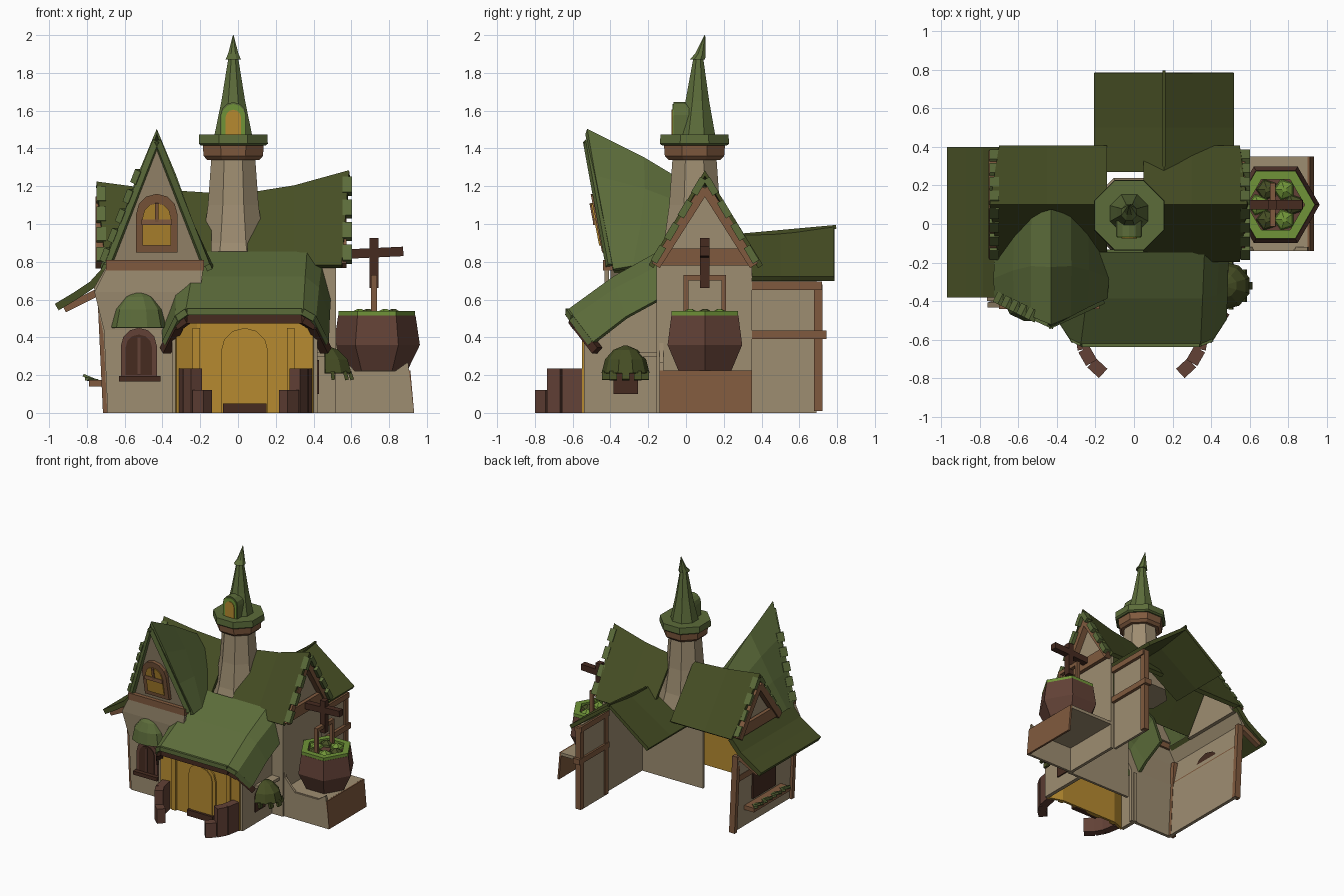
import bpy, bmesh, math
from mathutils import Vector as V

if "Cube" in bpy.data.objects:
    bpy.data.objects.remove(bpy.data.objects["Cube"])

def material(name, rgb):
    m = bpy.data.materials.new(name)
    lin = [((c / 255 + .055) / 1.055) ** 2.4 for c in rgb]
    m.diffuse_color = (*lin, 1)
    m.use_nodes = True
    m.node_tree.nodes["Principled BSDF"].inputs["Base Color"].default_value = m.diffuse_color
    return m

STONE = material("tan_stone", (158, 141, 113))
ROOF = material("moss_green_roof", (92, 108, 58))
OLIVE = material("dark_olive_roof", (70, 78, 36))
WOOD = material("warm_wood", (128, 90, 62))
DARK = material("dark_wood", (70, 43, 32))
CLAY = material("red_brown_clay", (98, 65, 54))
AMBER = material("amber_light", (182, 138, 48))
LIME = material("bright_green", (112, 148, 56))

def make(name, verts, faces, mat, solid=0):
    me = bpy.data.meshes.new(name)
    bm = bmesh.new()
    vs = [bm.verts.new(v) for v in verts]
    for f in faces:
        bm.faces.new([vs[i] for i in f])
    bmesh.ops.recalc_face_normals(bm, faces=bm.faces[:])
    bm.to_mesh(me)
    bm.free()
    me.materials.append(mat)
    ob = bpy.data.objects.new(name, me)
    bpy.context.collection.objects.link(ob)
    if solid:
        s = ob.modifiers.new("thickness", 'SOLIDIFY')
        s.thickness, s.offset = solid, 0
    return ob

def prism(name, pts, d, mat):
    n = len(pts)
    verts = [V(p) for p in pts] + [V(p) + V(d) for p in pts]
    faces = [range(n), range(n, 2 * n)] + [(i, (i + 1) % n, (i + 1) % n + n, i + n) for i in range(n)]
    return make(name, verts, faces, mat)

def box(name, x0, x1, y0, y1, z0, z1, mat):
    return prism(name, [(x0, y0, z0), (x1, y0, z0), (x1, y1, z0), (x0, y1, z0)], (0, 0, z1 - z0), mat)

def bar(name, p, q, w, h, mat):
    p, q = V(p), V(q)
    d = (q - p).normalized()
    s = d.cross(V((0, 0, 1)))
    s = s.normalized() if s.length > .01 else V((1, 0, 0))
    u = s.cross(d).normalized()
    c = [p + s * a * w / 2 + u * b * h / 2 for a, b in ((-1, -1), (1, -1), (1, 1), (-1, 1))]
    return prism(name, c, q - p, mat)

def sheet(name, rows, mat, t=.03):
    m = len(rows[0])
    faces = [(r * m + i, r * m + i + 1, (r + 1) * m + i + 1, (r + 1) * m + i)
             for r in range(len(rows) - 1) for i in range(m - 1)]
    return make(name, [p for r in rows for p in r], faces, mat, t)

def lathe(name, rings, mat, n=8, phase=.5):
    # rings: (x, y, z, radius), capped both ends
    verts = [(x + r * math.cos(math.tau * (i + phase) / n), y + r * math.sin(math.tau * (i + phase) / n), z)
             for x, y, z, r in rings for i in range(n)]
    faces = [(k * n + i, k * n + (i + 1) % n, (k + 1) * n + (i + 1) % n, (k + 1) * n + i)
             for k in range(len(rings) - 1) for i in range(n)]
    faces += [range(n), range(len(verts) - n, len(verts))]
    return make(name, verts, faces, mat)

def arch(name, o, u, v, w, h, d, mat, n=6):
    # round-topped plate standing at o, spanned by u (width) and v (height)
    r = w / 2
    prof = [(-r, 0), (r, 0)] + [(r * math.cos(math.pi * i / n), h - r + r * math.sin(math.pi * i / n)) for i in range(n + 1)]
    return prism(name, [V(o) + V(u) * a + V(v) * b for a, b in prof], d, mat)

def hood(name, o, out, side, w, depth, h, mat):
    # faceted half dome over a window
    o, out, side = V(o), V(out), V(side)
    rows = []
    for k, z in ((1, 0), (.85, .5), (.5, .84), (.05, 1)):
        rows.append([o + side * w * k * math.cos(math.pi * i / 5) + out * depth * k * math.sin(math.pi * i / 5) + V((0, 0, h * z)) for i in range(6)])
    return sheet(name, rows, mat, .015)

X, Z = (1, 0, 0), (0, 0, 1)

# --- main walls (shell open at the back) ---
box("main_front_wall", -.06, .52, -.155, -.135, 0, .82, STONE)
prism("right_gable_wall", [(.495, -.14, 0), (.495, .35, 0), (.495, .35, .8), (.495, .1, 1.2), (.495, -.14, .8)], (.025, 0, 0), STONE)
prism("left_gable_wall", [(-.69, -.16, .74), (-.69, .37, .74), (-.69, .1, 1.14)], (.03, 0, 0), STONE)
for s, x, zt in ((1, .53, 1.22), (-1, -.71, 1.16)):
    prism("gable_tie_beam", [(x, -.16, .78), (x, .36, .78), (x, .3, .87), (x, -.1, .87)], (.03 * s, 0, 0), WOOD)
    for e in (-1, 1):
        bar("gable_rafter", (x + .02 * s, .1 + e * .26, .78), (x + .02 * s, .1, zt - .03), .05, .05, WOOD)

# --- main roof, two saddles either side of the tower ---
for name, cols in (("right", ((.05, .05, 1.15), (.3, .3, 1.19), (.55, .59, 1.27))),
                   ("left", ((-.7, -.75, 1.21), (-.45, -.45, 1.17), (-.14, -.14, 1.15)))):
    sheet("main_roof_" + name, [[(a, -.185, .775), (b, .1, z), (a, .395, .775)] for a, b, z in cols], OLIVE)
# green verge shingles lying along the roof edges
for x0, x1, zt in ((.555, .6, 1.255), (-.75, -.7, 1.2)):
    for i in range(4):
        f0, f1 = i / 4 + .03, i / 4 + .2
        for e in (-1, 1):
            p, q = [V(((x0 + x1) / 2, .1 + e * .285 * f, zt - (zt - .775) * f)) for f in (f0, f1)]
            bar("verge_shingle", p, q, .05, .038, ROOF)

# --- left lean-to roof and leaning wall ---
prof = ((-.68, .78), (-.77, .68), (-.86, .62), (-.96, .56))
sheet("lean_to_roof", [[(x, y, z) for x, z in prof] for y in (-.38, .4)], OLIVE, .04)
for y in (-.34, 0, .36):
    bar("lean_to_bracket", (-.74, y, .64), (-.92, y, .55), .04, .04, WOOD)
sheet("left_side_wall", [[(x, y, z) for x, z in ((-.68, 0), (-.7, .42), (-.75, .66), (-.68, .78))] for y in (-.4, .38)], STONE, .025)
for y in (-.38, .37):
    bar("left_corner_post", (-.69, y, 0), (-.72, y, .64), .035, .05, WOOD)
bar("left_wall_beam", (-.71, -.4, .44), (-.71, .38, .44), .03, .05, WOOD)
arch("left_side_window", (-.72, 0, .2), (0, 1, 0), Z, .3, .36, (.015, 0, 0), DARK)
box("flower_shelf", -.79, -.69, -.24, .24, .14, .175, WOOD)
for i in range(4):
    y = -.18 + i * .12
    for a in (-1, 0, 1):
        bar("shelf_leaf", (-.75, y, .17), (-.8 - .02 * (a == 0), y + a * .045, .2 - .02 * abs(a)), .03, .015, ROOF)

# --- front left house ---
sheet("house_front_wall", [[(x, -.4 - .02 * (z > .5), z) for x, z in r] for r in
      (((-.69, 0), (-.71, .44), (-.76, .64), (-.68, .8)), ((-.3, 0), (-.3, .44), (-.2, .64), (-.18, .8)))], STONE, .025)
box("house_floor_beam", -.7, -.18, -.44, -.39, .755, .81, WOOD)
lean = V((0, -.15 / .77, 1))
base = V((-.43, -.405, .8))
prism("house_gable_wall", [base + V((-.25, 0, 0)), base + V((.25, 0, 0)), base + lean * .64], (0, .03, 0), STONE)
arch("gable_window_frame", base + lean * .05, X, lean, .22, .31, (0, -.03, 0), WOOD)
o = base + V((0, -.03, 0))
arch("gable_window_glass", o + lean * .085, X, lean, .15, .225, (0, -.008, 0), AMBER)
o = o + V((0, -.01, 0))
bar("window_bar_upright", o + lean * .2, o + lean * .31, .02, .012, WOOD)
bar("window_bar_across", o + lean * .21 + V((-.08, 0, 0)), o + lean * .21 + V((.08, 0, 0)), .012, .03, WOOD)

half = ((0, 1.49, .07, 1.16), (.09, 1.25, .04, 1.08), (.18, 1.0, -.05, .95), (.28, .755, -.18, .76))
full = [(-a, b, c, d) for a, b, c, d in half[:0:-1]] + list(half)
fy = lambda z: -.38 - .15 * (z - .73) / .77
sheet("house_steep_roof", [[(-.43 + a, fy(z), z) for a, z, c, d in full],
                           [(-.43 + a * 1.02, (fy(z) + c) / 2, (z + d) / 2 + .015) for a, z, c, d in full],
                           [(-.43 + a, c, d) for a, z, c, d in full]], ROOF)
for e in (-1, 1):
    bar("house_gable_edge", (-.43 + e * .26, -.405, .78), (-.43, -.525, 1.44), .03, .035, ROOF)
for i in range(5):  # loose shingles on the left slope only
    f0, f1 = .3 + i * .14, .39 + i * .14
    p, q = [V((-.43 - .29 * f, fy(1.5 - .74 * f) + .01, 1.505 - .74 * f)) for f in (f0, f1)]
    bar("house_verge_shingle", p, q, .06, .035, ROOF)

# arched lower window with dome hood
arch("lower_window_frame", (-.525, -.41, .18), X, Z, .19, .27, (0, -.03, 0), CLAY)
arch("lower_window_reveal", (-.525, -.44, .2), X, Z, .14, .215, (0, -.006, 0), DARK)
bar("lower_window_mullion", (-.525, -.447, .2), (-.525, -.447, .4), .015, .01, CLAY)
box("lower_window_sill", -.63, -.41, -.475, -.4, .165, .195, DARK)
hood("lower_window_hood", (-.525, -.41, .45), (0, -1, 0), X, .14, .09, .19, ROOF)

# --- porch ---
front = ((-.385, -.49, .37), (-.32, -.59, .5), (-.27, -.615, .535), (.34, -.615, .535), (.4, -.59, .5), (.465, -.49, .37))
back = ((-.385, -.14, .6), (-.31, -.14, .77), (-.21, -.14, .84), (.36, -.14, .84), (.43, -.14, .77), (.475, -.14, .6))
sheet("porch_roof", [front, [((a[0] + b[0]) / 2, (a[1] + b[1]) / 2, (a[2] + b[2]) / 2 + .02) for a, b in zip(front, back)], back], ROOF, .035)
for a, b in zip(front, front[1:]):
    up, dn = V((0, -.012, 0)), V((.0, .02, -.04))
    bar("porch_eave_trim", V(a) + up, V(b) + up, .02, .035, ROOF)
    bar("porch_eave_beam", V(a) + dn, V(b) + dn, .05, .045, DARK)
path = ((-.33, -.54), (-.22, -.5), (.28, -.5), (.4, -.54))
sheet("porch_lit_front", [[(x, y, z) for x, y in path] for z in (0, .51)], AMBER, .02)
box("porch_right_wall", .39, .42, -.54, -.14, 0, .42, STONE)
prism("porch_right_wall_top", [(.39, -.54, .42), (.39, -.42, .42), (.39, -.14, .42), (.39, -.14, .62)], (.03, 0, 0), STONE)
box("porch_left_wall", -.35, -.32, -.54, -.38, 0, .42, STONE)
for x in (-.22, .28):
    box("porch_amber_pillar", x - .02, x + .02, -.53, -.5, 0, .45, AMBER)
arch("door_surround", (.035, -.51, 0), X, Z, .25, .45, (0, -.014, 0), AMBER)
arch("door_glow", (.035, -.524, .05), X, Z, .2, .37, (0, -.006, 0), AMBER)
box("door_threshold", -.08, .15, -.55, -.5, 0, .05, DARK)

# curved step walls, stepping down towards the front
for m in (-1, 1):
    sx = lambda x: .04 + m * x
    pts = [(.32, -.54), (.3, -.65), (.26, -.72), (.2, -.775)]
    for (a, b), (c, d), h in zip(pts, pts[1:], (.235, .235, .12)):
        bar("step_wall", (sx(a), b, h / 2), (sx(c), d, h / 2), .065, h, CLAY)

# leaf hood and little window beside the porch
arch("side_window", (.42, -.32, .1), (0, 1, 0), Z, .13, .18, (.01, 0, 0), DARK)
box("side_ledge", .42, .49, -.38, -.14, .295, .32, STONE)
hood("side_leaf_hood", (.46, -.32, .21), (1, 0, 0), (0, 1, 0), .12, .14, .14, OLIVE)
for i in range(5):
    a = math.pi * (i - 2) / 5
    bar("leaf_tip", (.46 + .13 * math.cos(a), -.32 + .11 * math.sin(a), .22), (.46 + .145 * math.cos(a), -.32 + .11 * math.sin(a), .175), .04, .02, OLIVE)

# --- tower and spire ---
cx, cy = -.025, .045
lathe("tower_shaft", [(cx, cy, .78, .21), (cx, cy, .9, .175), (cx, cy, 1.1, .145), (cx, cy, 1.36, .125)], STONE)
lathe("tower_collar", [(cx, cy, 1.34, .15), (cx, cy, 1.36, .17), (cx, cy, 1.42, .175)], WOOD)
lathe("tower_brim", [(cx, cy, 1.415, .185), (cx, cy, 1.425, .198), (cx, cy, 1.475, .195)], ROOF)
lathe("spire", [(cx, .055, 1.47, .108), (cx, .06, 1.65, .068), (cx, .065, 1.88, .028)], ROOF)
lathe("spire_tip", [(cx, .06, 1.87, .045), (cx, .075, 1.9, .03), (cx, .1, 2.0, .002)], ROOF)
arch("dormer_hood", (cx, -.065, 1.47), X, Z, .135, .175, (0, .09, 0), ROOF)
arch("dormer_rim", (cx, -.065, 1.47), X, Z, .125, .165, (0, -.006, 0), LIME)
arch("dormer_light", (cx, -.071, 1.475), X, Z, .082, .13, (0, -.005, 0), AMBER)

# --- back wing ---
sheet("back_wing_roof", [[(-.2, y, .71), (.155, y, z), (.51, y, .71)] for y, z in ((.27, .93), (.5, .935), (.785, .975))], OLIVE)
bar("back_wing_ridge", (.155, .3, .94), (.155, .795, .985), .015, .02, OLIVE)
box("back_wing_wall", .47, .49, .35, .69, 0, .7, STONE)
for y in (.38, .7):
    box("back_wing_post", .46, .48 + .025 * (y > .5), y - .022, y + .022, .01, .68, WOOD)
for z in (.39, .65):
    box("back_wing_beam", .455, .515, .35, .745 if z < .5 else .72, z, z + .045, WOOD)

# --- pot on its plinth, open underneath ---
prism("plinth_front", [(.51, -.14, 0), (.93, -.14, 0), (.9, -.14, .27), (.83, -.14, .22), (.62, -.14, .22), (.53, -.14, .32), (.51, -.14, .42)], (0, .02, 0), STONE)
sheet("plinth_side", [[(.925, y, 0), (.905, y, .225)] for y in (-.14, .35)], WOOD, .015)
box("plinth_top", .51, .9, -.13, .35, .2, .225, STONE)
px, py = .735, .1
lathe("pot", [(px, py, .22, .16), (px, py, .36, .228), (px, py, .515, .205)], CLAY, 6, 0)
ring = lambda r, z: [(px + r * math.cos(math.tau * i / 6), py + r * math.sin(math.tau * i / 6), z) for i in range(7)]
sheet("pot_rim", [ring(.203, .525), ring(.15, .525)], LIME, .03)
for i in range(6):
    a = math.tau * i / 6
    x, y = px + .09 * math.cos(a), py + .09 * math.sin(a)
    lathe("pot_plant", [(x, y, .51, .06), (x, y, .53, .05), (x, y, .55, .012)], LIME if i % 2 else OLIVE, 5)
for y in (0, .2):
    bar("pot_handle_side", (.72, y, .51), (.72, y, .73), .03, .025, WOOD)
bar("pot_handle_top", (.72, -.012, .715), (.72, .212, .715), .03, .03, WOOD)
bar("cross_post", (.72, .1, .66), (.72, .1, .925), .045, .05, DARK)
bar("cross_arm", (.56, .1, .84), (.875, .1, .855), .05, .05, DARK)
